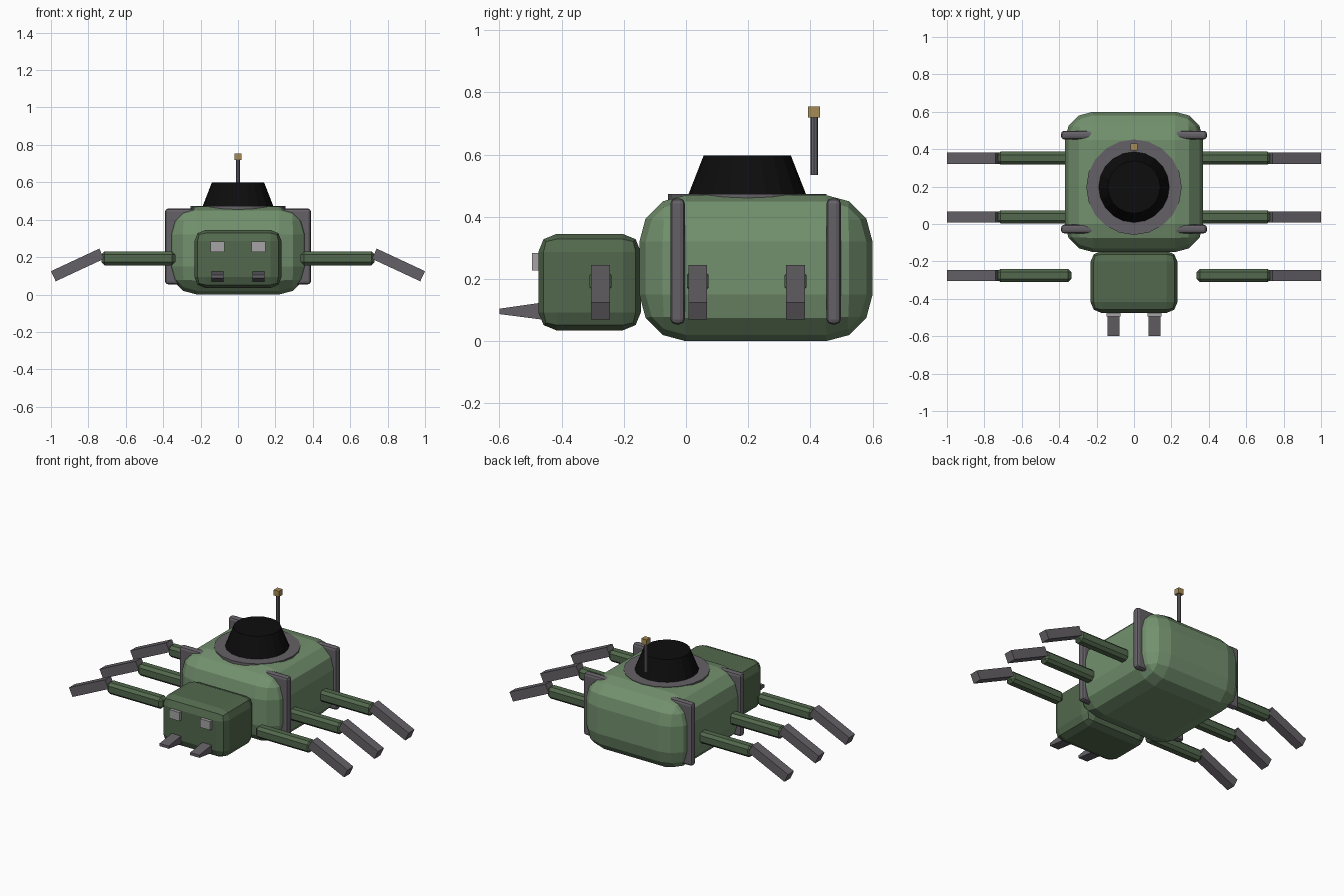
import bpy, bmesh
from math import radians
from mathutils import Matrix, Vector

if "Cube" in bpy.data.objects:
    bpy.data.objects.remove(bpy.data.objects["Cube"])


def material(name, rgb):
    m = bpy.data.materials.new(name)
    m.diffuse_color = (*rgb, 1)
    m.use_nodes = True
    m.node_tree.nodes["Principled BSDF"].inputs["Base Color"].default_value = m.diffuse_color
    return m


GREEN = material("green", (0.17, 0.28, 0.155))
DARK_GREEN = material("dark_green", (0.085, 0.14, 0.075))
GREY = material("dark_grey", (0.13, 0.12, 0.135))
BLACK = material("black", (0.004, 0.004, 0.004))
LIGHT = material("light_grey", (0.38, 0.37, 0.38))
BRASS = material("brass", (0.38, 0.26, 0.09))


def finish(bm, name, mat):
    me = bpy.data.meshes.new(name)
    bmesh.ops.recalc_face_normals(bm, faces=bm.faces)
    bm.to_mesh(me)
    bm.free()
    me.materials.append(mat)
    ob = bpy.data.objects.new(name, me)
    bpy.context.collection.objects.link(ob)
    return ob


def box(name, centre, size, mat, bevel=0, segments=1, tilt=0):
    """Box with optional rounded edges, tilted about y."""
    bm = bmesh.new()
    bmesh.ops.create_cube(bm, size=1, matrix=Matrix.Diagonal((*size, 1)))
    if bevel:
        bmesh.ops.bevel(bm, geom=bm.edges[:], offset=bevel, segments=segments,
                        profile=0.5, affect='EDGES')
    bm.transform(Matrix.Translation(centre) @ Matrix.Rotation(tilt, 4, 'Y'))
    return finish(bm, name, mat)


def cone(name, x, y, z0, z1, r0, r1, sides, mat):
    """Upright cylinder or frustum between two heights."""
    bm = bmesh.new()
    bmesh.ops.create_cone(bm, cap_ends=True, segments=sides, radius1=r0, radius2=r1,
                          depth=z1 - z0, matrix=Matrix.Translation((x, y, (z0 + z1) / 2)))
    return finish(bm, name, mat)


# Hull and head
box("body", (0, 0.225, 0.235), (0.74, 0.75, 0.47), GREEN, 0.15, 3)
box("head", (0, -0.31, 0.19), (0.465, 0.33, 0.31), DARK_GREEN, 0.058, 2)

# Frames that break through the hull corners
for label, y in (("front", -0.027), ("rear", 0.475)):
    box(label + "_frame", (0, y, 0.257), (0.78, 0.046, 0.405), GREY, 0.016, 2)

# Turret
cone("turret_ring", 0, 0.197, 0.445, 0.473, 0.255, 0.255, 20, GREY)
cone("turret_dome", 0, 0.197, 0.47, 0.598, 0.19, 0.14, 20, BLACK)

# Antenna
cone("antenna_rod", 0, 0.412, 0.535, 0.72, 0.012, 0.012, 8, GREY)
box("antenna_tip", (0, 0.412, 0.737), (0.038, 0.038, 0.036), BRASS)

for side, s in (("right", 1), ("left", -1)):
    # Eyes
    box(side + "_eye", (s * 0.11, -0.482, 0.255), (0.074, 0.026, 0.056), LIGHT)

    # Mandibles, thinner toward the tip
    jaw = box(side + "_mandible", (s * 0.11, -0.525, 0.097), (0.066, 0.15, 0.058), GREY)
    for v in jaw.data.vertices:
        if v.co.y < -0.55:
            v.co.z = 0.096 + (v.co.z - 0.097) * 0.3

    # Legs
    for label, y in (("front", -0.275), ("middle", 0.038), ("rear", 0.352)):
        box(f"{side}_{label}_thigh", (s * 0.533, y, 0.193), (0.396, 0.07, 0.074),
            DARK_GREEN, 0.017, 1)
        box(f"{side}_{label}_shin", (s * 0.858, y, 0.158), (0.285, 0.06, 0.06),
            GREY, tilt=s * radians(25))
